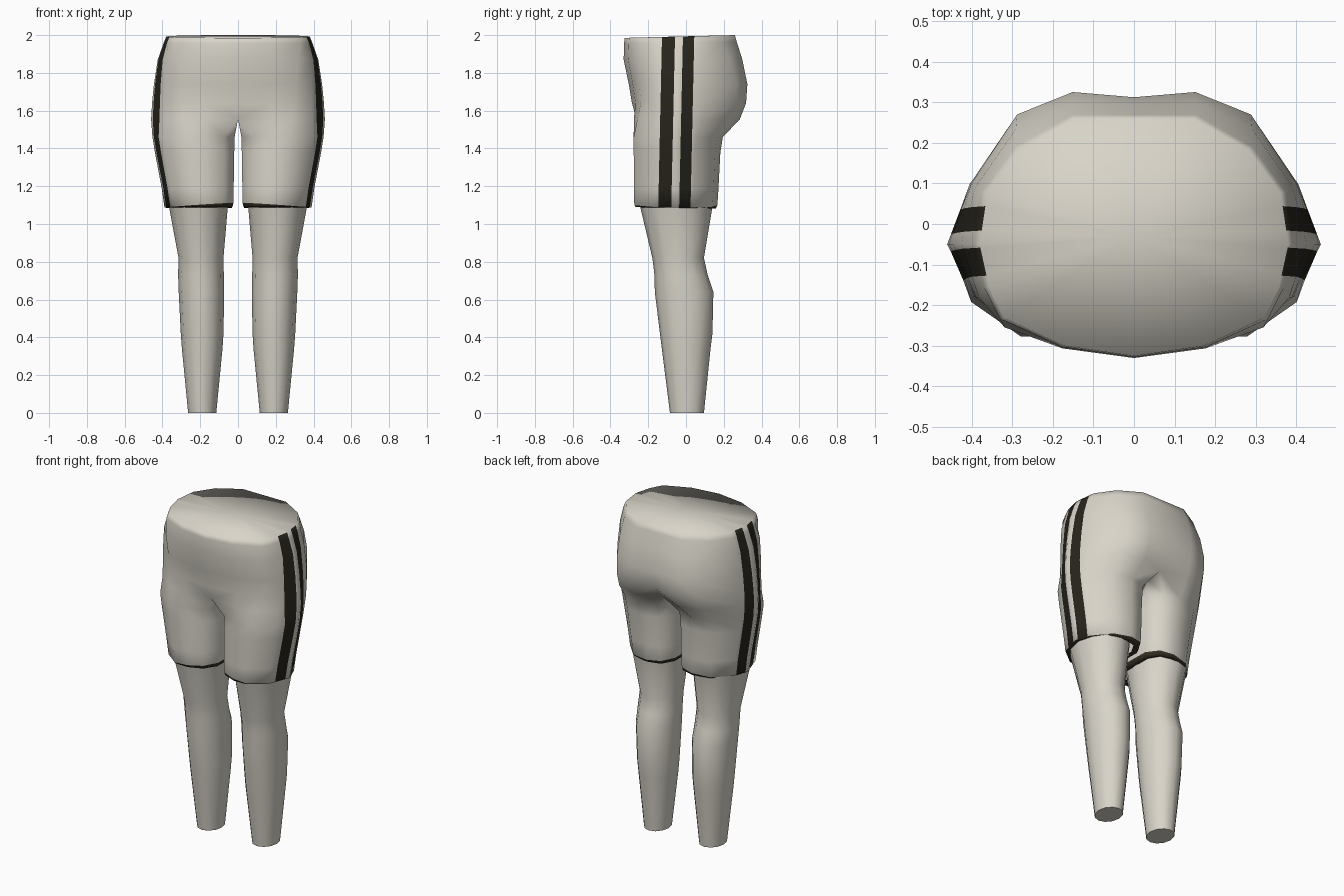
import bpy, bmesh, math
from mathutils import Vector

if "Cube" in bpy.data.objects:
    bpy.data.objects.remove(bpy.data.objects["Cube"])


def material(name, rgb):
    m = bpy.data.materials.new(name)
    m.diffuse_color = (*rgb, 1)
    m.use_nodes = True
    m.node_tree.nodes["Principled BSDF"].inputs["Base Color"].default_value = m.diffuse_color
    return m


PALE = material("pale_cloth", (0.69, 0.66, 0.585))
DARK = material("dark_stripe", (0.02, 0.018, 0.011))
HEM = material("brown_hem", (0.04, 0.032, 0.019))

# Half cross-sections from back centre, round the +x side, to front centre
HIP = [(0, .96), (.33, 1), (.63, .87), (.89, .40), (1, 0),
       (.86, -.55), (.66, -.80), (.38, -.92), (0, -1)]
WAIST = [(0, .98), (.39, .98), (.74, .74), (.95, .40), (1, 0),
         (.94, -.38), (.84, -.66), (.45, -.91), (0, -1)]
# Full thigh loop: same order, then three inner points from front to back
THIGH = [(.13, .90), (.36, 1), (.66, .88), (.91, .42), (1, 0), (.88, -.62),
         (.60, -.99), (.36, -.99), (.13, -.84), (0, -.5), (0, 0), (0, .55)]
CROTCH = HIP[:6] + [(.63, -.9), (.37, -.98), (0, -.92), (0, -.5), (0, 0), (0, .5)]
CROTCH[0] = (0, .82)
MID_Y = -0.05


def section(shape, z, xin, xout, yf, yb, tilt=0.0, lift=0.0):
    """Place a unit cross-section; tilt slopes it in y, lift raises the inner side."""
    pts = []
    for u, v in shape:
        y = MID_Y + v * ((yb - MID_Y) if v > 0 else (MID_Y - yf))
        pts.append((xin + (xout - xin) * u, y,
                    z + tilt * (y - 0.26) + lift * (1 - u)))
    return pts


def blend(k):
    return [(a[0] + (b[0] - a[0]) * k, a[1] + (b[1] - a[1]) * k)
            for a, b in zip(HIP, WAIST)]


def add_row(bm, pts):
    return [bm.verts.new(p) for p in pts]


def bridge(bm, a, b, closed, mat=0):
    for i in range(len(a) if closed else 8):
        j = (i + 1) % len(a)
        bm.faces.new((a[i], a[j], b[j], b[i])).material_index = mat


def finish(bm, name, sharp):
    """Make a smooth object mirrored across x = 0."""
    me = bpy.data.meshes.new(name)
    bm.to_mesh(me)
    bm.free()
    for p in me.polygons:
        p.use_smooth = True
    if sharp < 180:
        me.set_sharp_from_angle(angle=math.radians(sharp))
    for m in (PALE, DARK, HEM):
        me.materials.append(m)
    ob = bpy.data.objects.new(name, me)
    bpy.context.collection.objects.link(ob)
    mir = ob.modifiers.new("mirror", 'MIRROR')
    mir.merge_threshold = 0.001
    return ob


# --- Shorts: hips, crotch, then one tube per thigh
bm = bmesh.new()
rows = [add_row(bm, section(WAIST, 2.0, 0, .38, -.325, .265, .025))]
hips = [(1.965, .393, -.328, .275, .015, 1), (1.87, .425, -.33, .302, 0, .5),
        (1.74, .445, -.303, .326, 0, .15), (1.64, .455, -.286, .318, 0, 0)]
for z, w, f, b, t, k in hips:
    rows.append(add_row(bm, section(blend(k), z, 0, w, f, b, t)))
rows.append(add_row(bm, section(CROTCH, 1.555, 0, .46, -.281, .285)))
for a, b in zip(rows, rows[1:]):
    bridge(bm, a, b, False)
# z, inner x, outer x, front y, back y, tilt, inner lift, material
thigh = [(1.46, .018, .453, -.279, .195, 0, 0, 0),
         (1.38, .02, .44, -.279, .182, 0, 0, 0),
         (1.19, .023, .404, -.278, .172, 0, 0, 0),
         (1.081, .025, .389, -.276, .166, -.017, .024, 0),
         (1.081, .032, .380, -.268, .158, -.017, 0, 2),
         (1.088, .06, .355, -.23, .13, 0, 0, 2)]
prev = rows[-1]
for z, xi, xo, f, b, t, up, mat in thigh:
    cur = add_row(bm, section(THIGH, z, xi, xo, f, b, t, up))
    bridge(bm, prev, cur, True, mat)
    prev = cur

# Cut the edges of the two slanted side stripes
SLOPE = 0.022
STRIPES = [(-.127, -.058), (-.016, .044)]
for y in [e for s in STRIPES for e in s]:
    side = [f for f in bm.faces if f.calc_center_median().x > .28
            and f.material_index == 0]
    geom = set(side)
    for f in side:
        geom.update(f.edges)
        geom.update(f.verts)
    bmesh.ops.bisect_plane(bm, geom=list(geom), dist=1e-5,
                           plane_co=Vector((0, y, 2)),
                           plane_no=Vector((0, 1, -SLOPE)))

# Colour the stripes
for f in bm.faces:
    c = f.calc_center_median()
    s = c.y - SLOPE * (c.z - 2)
    if f.material_index == 0 and c.x > .3 and any(lo < s < hi for lo, hi in STRIPES):
        f.material_index = 1

# Close the waist with a fan that shades smoothly into the sides
centre = bm.verts.new((0, -.03, 1.993))
rim = [e for e in bm.edges if e.is_boundary
       and all(v.co.z > 1.98 and v.co.z >= 1.999 + .025 * (v.co.y - .26)
               for v in e.verts)]
for e in rim:
    a, b = sorted(e.verts, key=lambda v: math.atan2(v.co.y + .03, v.co.x))
    bm.faces.new((centre, a, b))
finish(bm, "shorts", 180)

# --- Lower legs: tapered tubes with knee and calf, closed at the ankle
bm = bmesh.new()
leg = [(1.12, .05, .37, -.248, .143), (1.08, .055, .363, -.24, .138),
       (.82, .077, .315, -.178, .095), (.73, .075, .317, -.167, .115),
       (.64, .073, .314, -.165, .145), (.42, .077, .303, -.138, .14),
       (.34, .082, .297, -.128, .13), (0.0, .115, .264, -.085, .095)]
prev = None
N = 12
for z, x0, x1, y0, y1 in leg:
    ring = []
    for i in range(N):
        t = math.pi / 2 - 2 * math.pi * i / N
        ring.append(((x0 + x1) / 2 + (x1 - x0) / 2 * math.cos(t),
                     (y0 + y1) / 2 + (y1 - y0) / 2 * math.sin(t), z))
    cur = add_row(bm, ring)
    if prev:
        bridge(bm, prev, cur, True)
    prev = cur
bm.faces.new(prev)
finish(bm, "lower_legs", 60)
